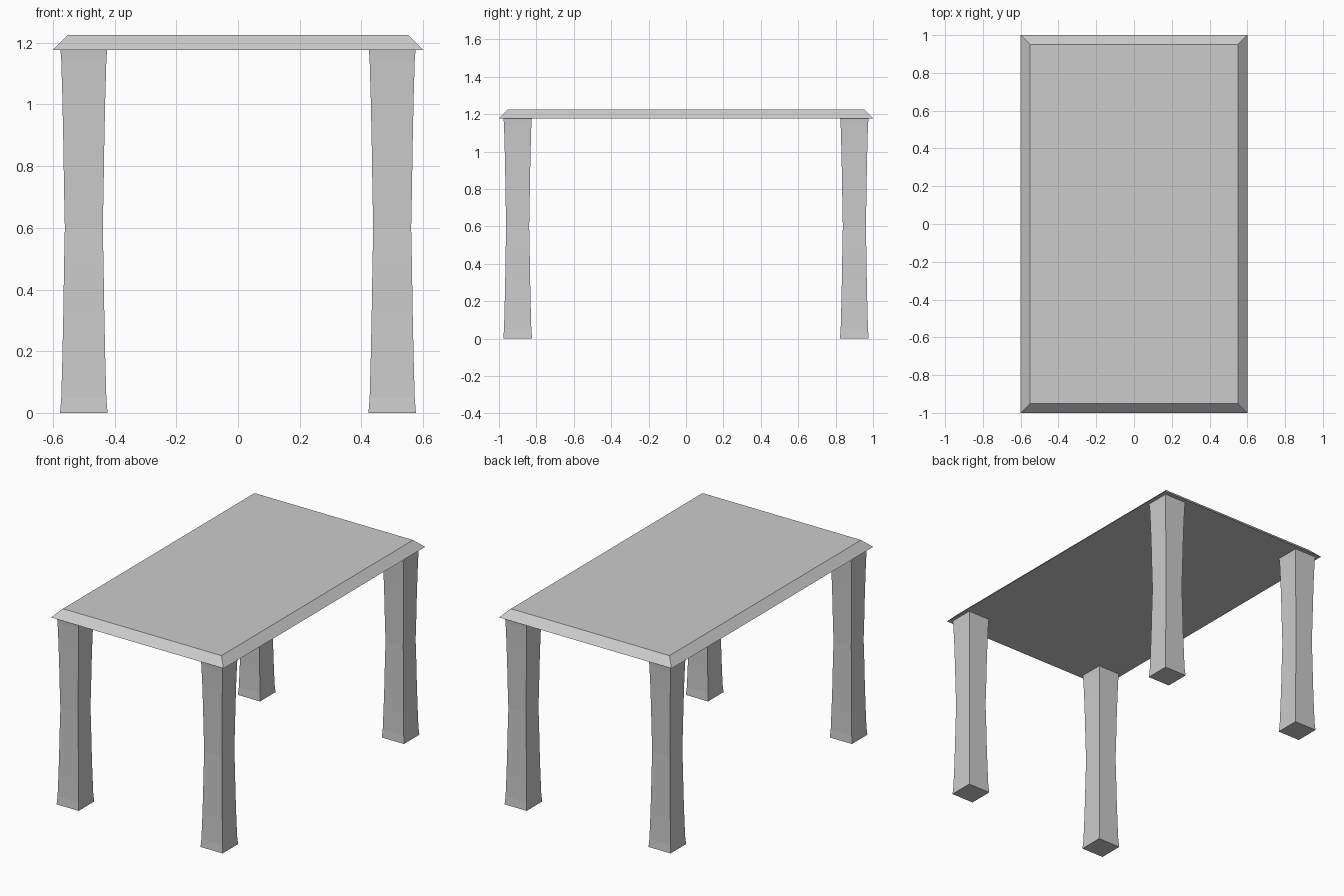
import bpy

if "Cube" in bpy.data.objects:
    bpy.data.objects.remove(bpy.data.objects["Cube"])

# Square loft: stack of rectangular rings (half x, half y, z), capped both ends
def loft(name, rings, center=(0, 0)):
    cx, cy = center
    verts, faces = [], []
    for hx, hy, z in rings:
        verts += [(cx + sx * hx, cy + sy * hy, z)
                  for sx, sy in ((-1, -1), (1, -1), (1, 1), (-1, 1))]
    for r in range(len(rings) - 1):
        a = r * 4
        for i in range(4):
            j = (i + 1) % 4
            faces.append((a + i, a + j, a + 4 + j, a + 4 + i))
    n = len(verts)
    faces += [(3, 2, 1, 0), (n - 4, n - 3, n - 2, n - 1)]
    mesh = bpy.data.meshes.new(name)
    mesh.from_pydata(verts, [], faces)
    obj = bpy.data.objects.new(name, mesh)
    bpy.context.collection.objects.link(obj)
    return obj

# Table top with sloping edges
loft("table_top", [(0.6, 1.0, 1.177), (0.551, 0.951, 1.226)])

# Waisted square legs, narrowest at mid height
profile = [(0.077, 0.0), (0.073, 0.05), (0.0695, 0.18), (0.0665, 0.32),
           (0.064, 0.48), (0.0615, 0.6), (0.064, 0.72), (0.0665, 0.88),
           (0.0695, 1.02), (0.073, 1.14), (0.0755, 1.177)]
for y, depth in ((-0.9, "front"), (0.9, "back")):
    for x, side in ((-0.5, "left"), (0.5, "right")):
        loft(f"{depth}_{side}_leg", [(h, h, z) for h, z in profile], (x, y))
